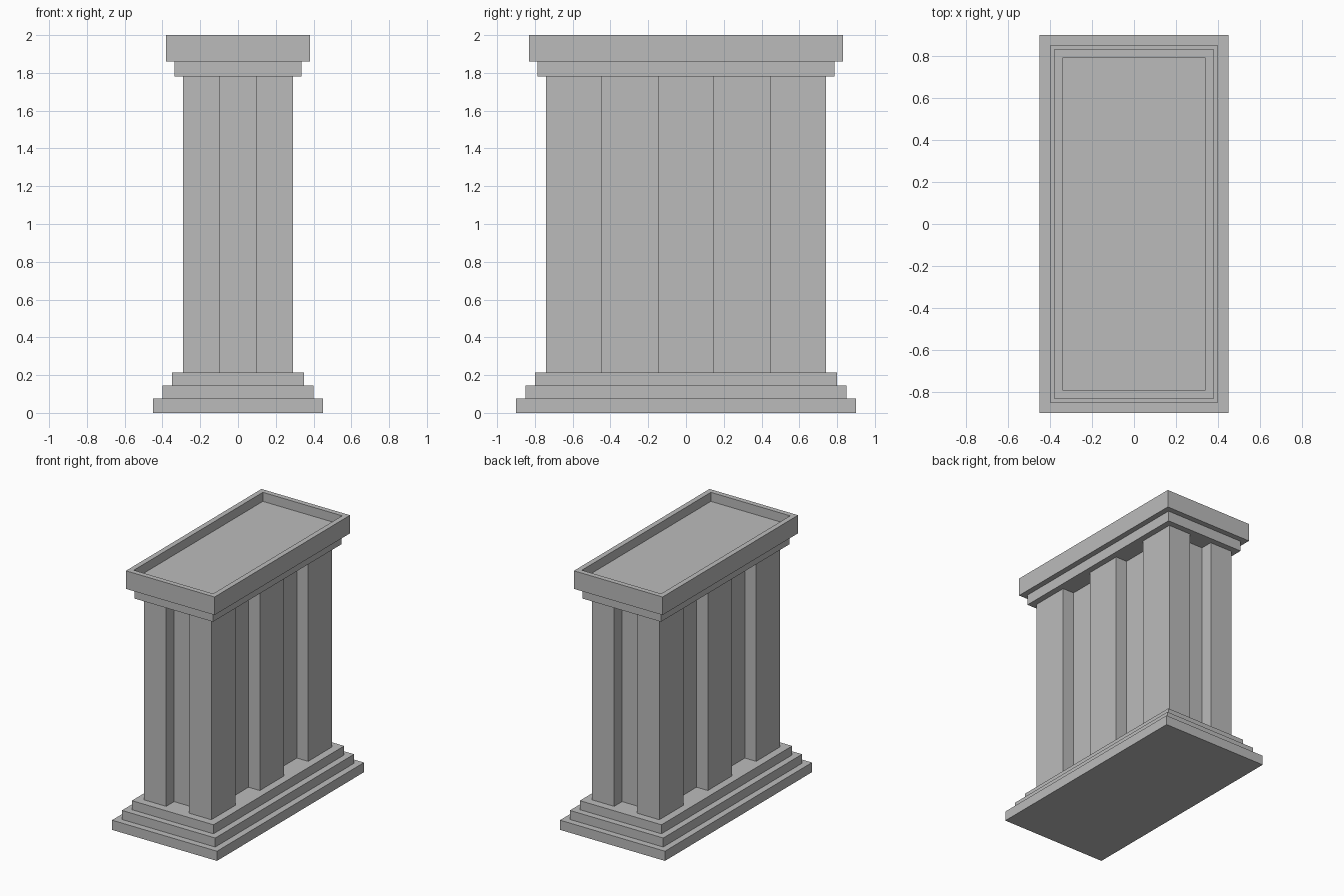
import bpy
import bmesh
from mathutils import Vector

cube = bpy.data.objects.get("Cube")
if cube:
    bpy.data.objects.remove(cube, do_unlink=True)

stone = bpy.data.materials.new("grey_stone")
stone.use_nodes = True
GREY = (0.5, 0.5, 0.5, 1)
stone.diffuse_color = GREY
stone.node_tree.nodes["Principled BSDF"].inputs["Base Color"].default_value = GREY


def profile_prism(name, outline, bottom, top):
    """Extrude a flat outline upward into a closed solid."""
    bm = bmesh.new()
    face = bm.faces.new([bm.verts.new((x, y, bottom)) for x, y in outline])
    result = bmesh.ops.extrude_face_region(bm, geom=[face], use_keep_orig=True)
    raised = [v for v in result["geom"] if isinstance(v, bmesh.types.BMVert)]
    bmesh.ops.translate(bm, verts=raised, vec=Vector((0, 0, top - bottom)))
    bmesh.ops.recalc_face_normals(bm, faces=bm.faces)
    mesh = bpy.data.meshes.new(name)
    bm.to_mesh(mesh)
    bm.free()
    mesh.materials.append(stone)
    obj = bpy.data.objects.new(name, mesh)
    bpy.context.collection.objects.link(obj)
    return obj


def slab(name, half_x, half_y, bottom, top):
    corners = [(-half_x, -half_y), (half_x, -half_y), (half_x, half_y), (-half_x, half_y)]
    return profile_prism(name, corners, bottom, top)


# Stepped base
slab("base_lower_step", 0.45, 0.90, 0, 0.075)
slab("base_middle_step", 0.40, 0.85, 0.075, 0.145)
slab("base_upper_step", 0.35, 0.80, 0.145, 0.215)

# Fluted shaft: one quarter of the outline, mirrored around both axes
HX, HY, DEPTH = 0.29, 0.74, 0.097
quarter = [(HX - DEPTH, 0.147), (HX - DEPTH, 0.445), (HX, 0.445),
           (HX, HY), (0.098, HY), (0.098, HY - DEPTH)]
quarter.insert(0, (HX, 0.147))
half = quarter + [(-x, y) for x, y in reversed(quarter)]
outline = half + [(-x, -y) for x, y in half]
profile_prism("shaft", outline, 0.215, 1.78)

# Neck and cap, with a shallow tray sunk into the cap
slab("cap_neck", 0.337, 0.787, 1.78, 1.86)
cap = slab("cap", 0.38, 0.83, 1.86, 2.0)
bm = bmesh.new()
bm.from_mesh(cap.data)
lid = max(bm.faces, key=lambda f: f.calc_center_median().z)
bmesh.ops.inset_region(bm, faces=[lid], thickness=0.04, use_even_offset=True)
floor = bmesh.ops.extrude_discrete_faces(bm, faces=[lid])["faces"][0]
bmesh.ops.translate(bm, verts=floor.verts, vec=Vector((0, 0, -0.07)))
bm.to_mesh(cap.data)
bm.free()
